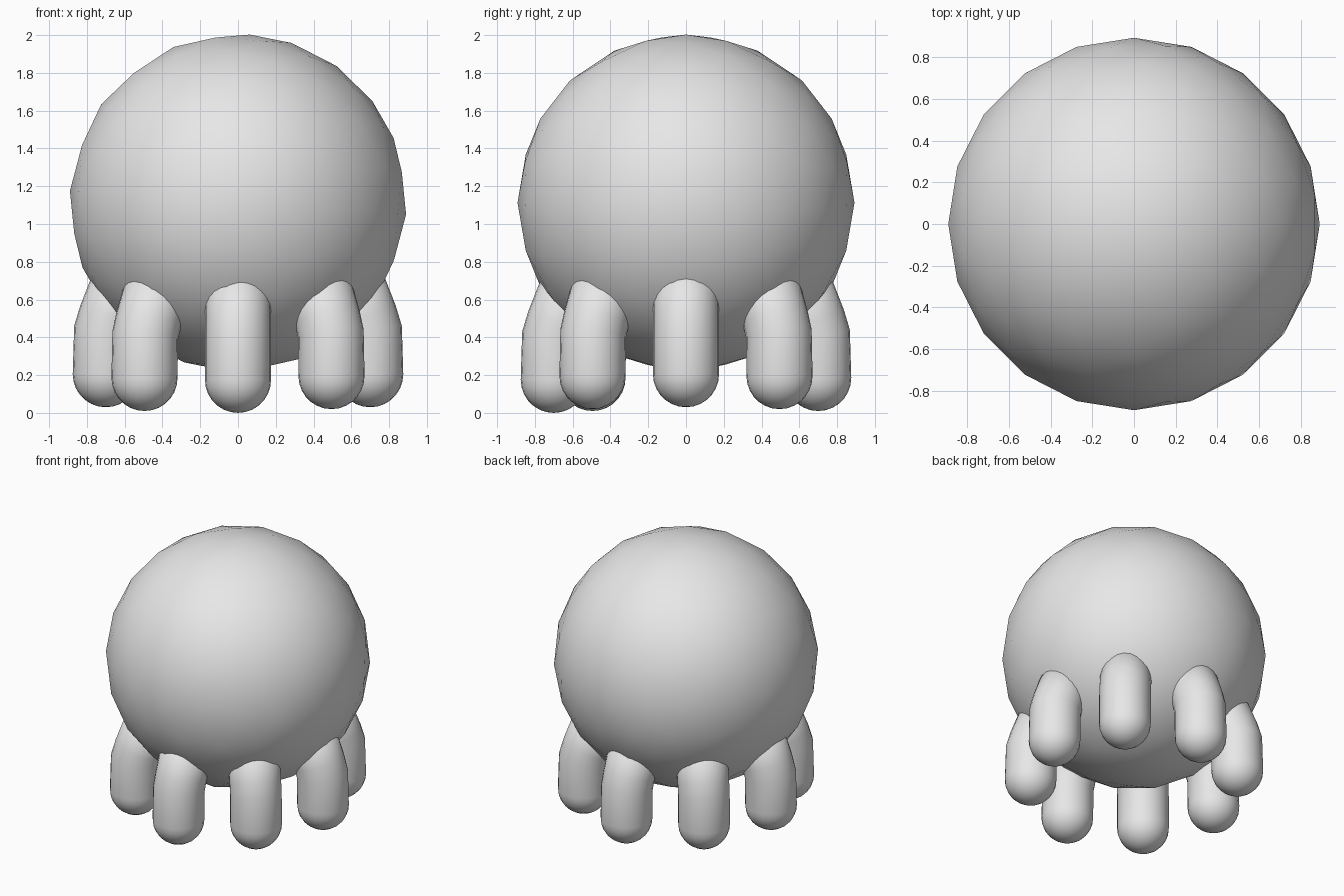
import bpy
import bmesh
from math import sin, cos, pi, radians
from mathutils import Matrix, Vector

default_cube = bpy.data.objects.get("Cube")
if default_cube:
    bpy.data.objects.remove(default_cube)

# Single matte grey
grey = bpy.data.materials.new("plain grey")
grey.use_nodes = True
color = (0.8, 0.8, 0.8, 1)
grey.diffuse_color = color
grey.node_tree.nodes["Principled BSDF"].inputs["Base Color"].default_value = color

LEG_RADIUS = 0.175
RING_RADIUS = 0.70
SIDES = 24


def finish(name, bm):
    bmesh.ops.recalc_face_normals(bm, faces=bm.faces)
    for face in bm.faces:
        face.smooth = True
    mesh = bpy.data.meshes.new(name)
    bm.to_mesh(mesh)
    bm.free()
    mesh.materials.append(grey)
    obj = bpy.data.objects.new(name, mesh)
    bpy.context.collection.objects.link(obj)
    return obj


# Round body
bm = bmesh.new()
bmesh.ops.create_icosphere(bm, subdivisions=3, radius=0.892)
bmesh.ops.rotate(bm, verts=bm.verts, matrix=Matrix.Rotation(radians(4), 3, 'Y'))
body = finish("body", bm)
body.location.z = 1.113


def build_leg(name, angle, bottom):
    """Round-tipped tube whose upper half leans in under the body."""
    bm = bmesh.new()
    # Each section: inward shift, height, radius, tilt
    sections = []
    for i in range(1, 8):
        a = i / 7 * pi / 2
        sections.append((0, LEG_RADIUS * (1 - cos(a)), LEG_RADIUS * sin(a), 0))
    sections += [(0.005, 0.40, LEG_RADIUS, 10), (0.03, 0.48, LEG_RADIUS, 19),
                 (0.14, 0.76, LEG_RADIUS, 21)]
    rings = []
    for shift, z, radius, tilt in sections:
        turn = Matrix.Rotation(radians(-tilt), 3, 'Y')
        centre = Vector((RING_RADIUS - shift, 0, z))
        rings.append([bm.verts.new(centre + turn @ Vector((
            radius * cos(2 * pi * k / SIDES), radius * sin(2 * pi * k / SIDES), 0)))
            for k in range(SIDES)])
    tip = bm.verts.new((RING_RADIUS, 0, 0))
    for k in range(SIDES):
        n = (k + 1) % SIDES
        bm.faces.new((tip, rings[0][n], rings[0][k]))
        for low, high in zip(rings, rings[1:]):
            bm.faces.new((low[k], low[n], high[n], high[k]))
    bm.faces.new(rings[-1])
    leg = finish(name, bm)
    leg.rotation_euler.z = angle
    leg.location.z = bottom


# Eight legs in a ring
names = ["left", "back_left", "back", "back_right",
         "right", "front_right", "front", "front_left"]
bottoms = [0.03, 0.02, 0.01, 0.02, 0.03, 0.01, 0.0, 0.02]
for i, (side, bottom) in enumerate(zip(names, bottoms)):
    build_leg(side + "_leg", i * pi / 4, bottom)
